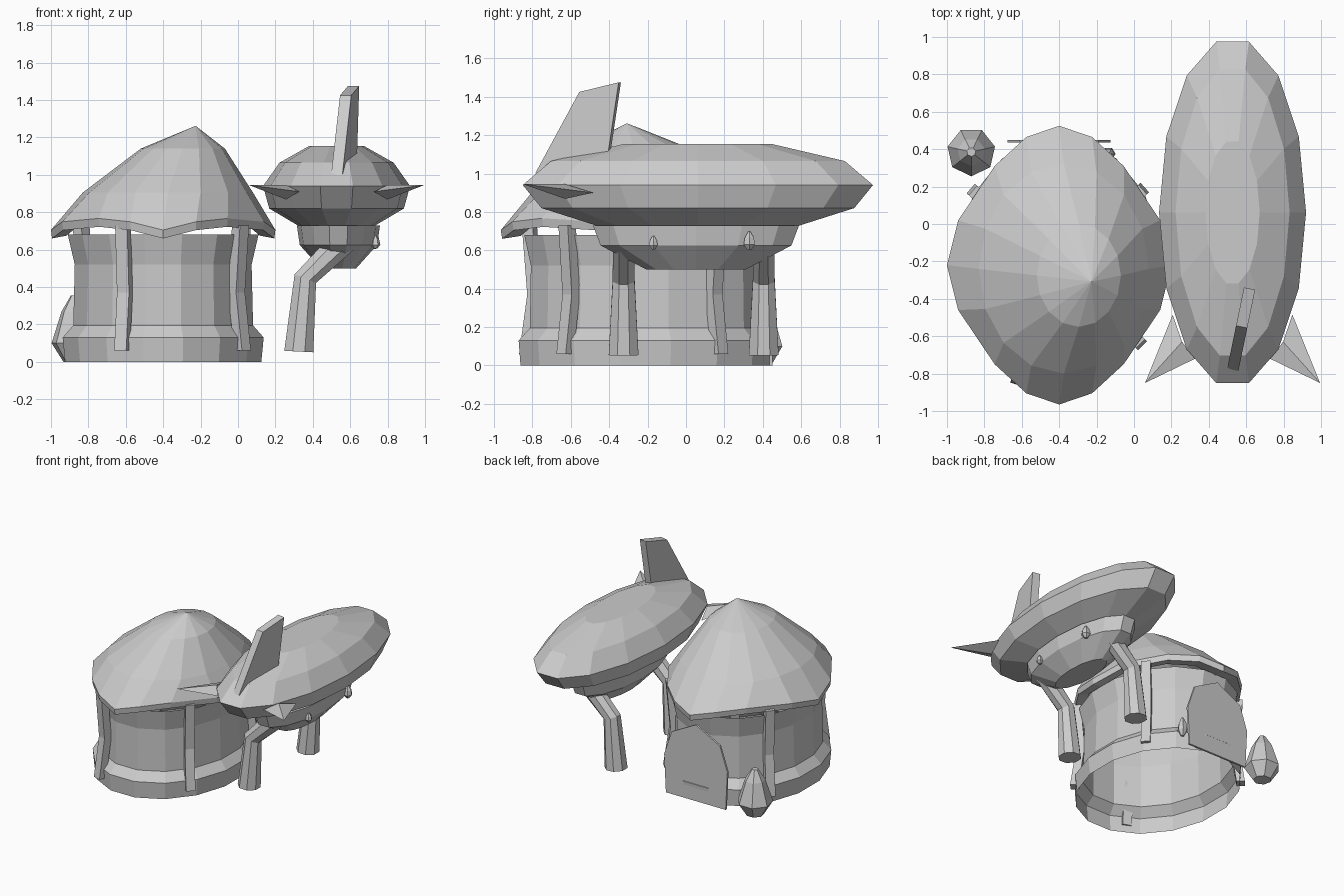
import bpy, bmesh
from math import sin, cos, pi, tau
from mathutils import Vector

cube = bpy.data.objects.get("Cube")
if cube:
    bpy.data.objects.remove(cube, do_unlink=True)

clay = bpy.data.materials.new("plain_grey")
clay.use_nodes = True
GREY = (0.6, 0.6, 0.6, 1)
clay.diffuse_color = GREY
clay.node_tree.nodes["Principled BSDF"].inputs["Base Color"].default_value = GREY


def skin(name, rings, cap_start=False, cap_end=False):
    """Bridge closed rings of points into one flat-shaded object."""
    bm = bmesh.new()
    loops = [[bm.verts.new(p) for p in ring] for ring in rings]
    for a, b in zip(loops, loops[1:]):
        for i in range(len(a)):
            j = (i + 1) % len(a)
            bm.faces.new((a[i], a[j], b[j], b[i]))
    if cap_start:
        bm.faces.new(loops[0][::-1])
    if cap_end:
        bm.faces.new(loops[-1])
    bmesh.ops.remove_doubles(bm, verts=bm.verts, dist=0.0005)
    bmesh.ops.recalc_face_normals(bm, faces=bm.faces)
    mesh = bpy.data.meshes.new(name)
    bm.to_mesh(mesh)
    bm.free()
    mesh.materials.append(clay)
    ob = bpy.data.objects.new(name, mesh)
    bpy.context.collection.objects.link(ob)
    return ob


def oval(cx, cy, z, rx, ry, n, turn=0.0):
    return [Vector((cx + rx * cos(turn + tau * i / n), cy + ry * sin(turn + tau * i / n), z))
            for i in range(n)]


def lathe(name, x, y, profile, n, turn=0.0, caps=(True, True)):
    """Profile rows are height, x radius, y radius."""
    return skin(name, [oval(x, y, z, rx, ry, n, turn) for z, rx, ry in profile], *caps)


# Hut wall with a stepped, open base
HX, HY = -0.4, -0.21
lathe("hut_wall", HX, HY,
      [(0, 0.535, 0.665), (0.13, 0.548, 0.675), (0.195, 0.49, 0.615),
       (0.52, 0.482, 0.61), (0.68, 0.52, 0.645)], 16, pi / 16, (False, False))

# Thatched roof: wavy eave tucked in at the diagonals, apex off centre
quarter = [(0.6, 0), (0.54, 0.24), (0.345, 0.53), (0.176, 0.685), (0, 0.745)]
outline = quarter + [(-x, y) for x, y in quarter[-2::-1]]
outline += [(-x, -y) for x, y in outline[1:-1]]


def eave(scale, drop):
    return [Vector((HX + x * scale, HY - 0.01 + y * scale,
                    0.705 + 0.062 * abs(sin(2 * tau * i / 16)) - drop))
            for i, (x, y) in enumerate(outline)]


skin("roof", [eave(0.86, 0.03), eave(0.99, 0.045), eave(1, 0),
              oval(-0.375, -0.24, 0.905, 0.455, 0.56, 16),
              oval(-0.295, -0.275, 1.14, 0.225, 0.275, 16),
              oval(-0.227, -0.308, 1.262, 0, 0, 16)])

# Support poles, bowed inward at the middle
for n, (px, py) in enumerate([(-0.62, -0.83), (0.024, -0.63), (0.035, 0.175), (-0.85, 0.17)]):
    out = Vector((px - HX, py - HY, 0)).normalized()
    side = Vector((-out.y, out.x, 0))
    rings = []
    for z, inset in [(0.06, 0), (0.37, 0.045), (0.73, 0.015)]:
        c = Vector((px, py, z)) - out * inset
        rings.append([c + out * a * 0.03 + side * b * 0.034
                      for a, b in [(-1, -1), (1, -1), (1, 1), (-1, 1)]])
    skin(f"pole_{n + 1}", rings, True, True)

# Arched back door
half = [(0.26, 0), (0.275, 0.3), (0.21, 0.49)]
arch = half + [(0, 0.6)] + [(-x, z) for x, z in half[::-1]]
skin("door", [[Vector((HX + x, y, z)) for x, z in arch] for y in (0.435, 0.45)], True, True)

# Shrub beside the door
lathe("shrub", -0.87, 0.385, [(0, 0.065, 0.065), (0.1, 0.13, 0.13),
      (0.27, 0.075, 0.075), (0.355, 0.024, 0.024)], 7, -pi / 2)

# Flying craft hull, belly and side fins
SX, SY = 0.527, 0.062
lathe("hull", SX, SY,
      [(0.725, 0.2, 0.53), (0.82, 0.36, 0.836), (0.94, 0.393, 0.936),
       (1.065, 0.305, 0.785), (1.155, 0.145, 0.39)], 14)
lathe("belly", SX + 0.01, SY - 0.01,
      [(0.5, 0.095, 0.265), (0.625, 0.207, 0.51), (0.728, 0.222, 0.55)], 14)
for side, label in [(1, "left"), (-1, "right")]:
    root = [(0.32, -0.485, 0.9), (0.27, -0.63, 0.945), (0.2, -0.72, 0.91), (0.27, -0.63, 0.868)]
    tip = Vector((SX + side * 0.468, -0.85, 0.945))
    skin(f"{label}_fin", [[Vector((SX + side * x, y, z)) for x, y, z in root], [tip] * 4], True)

# Swept tail fin, turned slightly from the hull axis
along = Vector((0.207, 1, 0))
across = Vector((0.03, -0.006, 0))
blade = [(-0.78, 1.0), (-0.55, 1.425), (-0.345, 1.475), (-0.41, 1.04)]
skin("tail_fin", [[Vector((0.529, -0.775, z)) + along * (y + 0.775) + across * s
                   for y, z in blade] for s in (-1, 1)], True, True)

# Bent landing legs
for label, y in [("rear", 0.405), ("front", -0.325)]:
    rings = []
    for x, z, r, slant in [(0.325, 0.055, 0.084, -0.05), (0.36, 0.445, 0.062, -0.4),
                           (0.56, 0.64, 0.06, -0.8)]:
        rings.append([Vector((x + r * cos(a), y + r * sin(a), z + slant * r * cos(a)))
                      for a in [tau * (i + 0.5) / 8 for i in range(8)]])
    skin(f"{label}_leg", rings, True, True)

# Small faceted lamps
for name, x, y, z, r, h in [("door_lamp", -0.136, 0.375, 0.17, 0.037, 0.15),
                            ("front_belly_lamp", 0.735, -0.17, 0.64, 0.026, 0.07),
                            ("rear_belly_lamp", 0.725, 0.33, 0.65, 0.034, 0.095)]:
    lathe(name, x, y, [(z - h / 2, r * 0.35, r * 0.35), (z - h / 5, r, r),
                       (z + h / 6, r * 0.8, r * 0.8), (z + h / 2, r * 0.2, r * 0.2)], 6)
